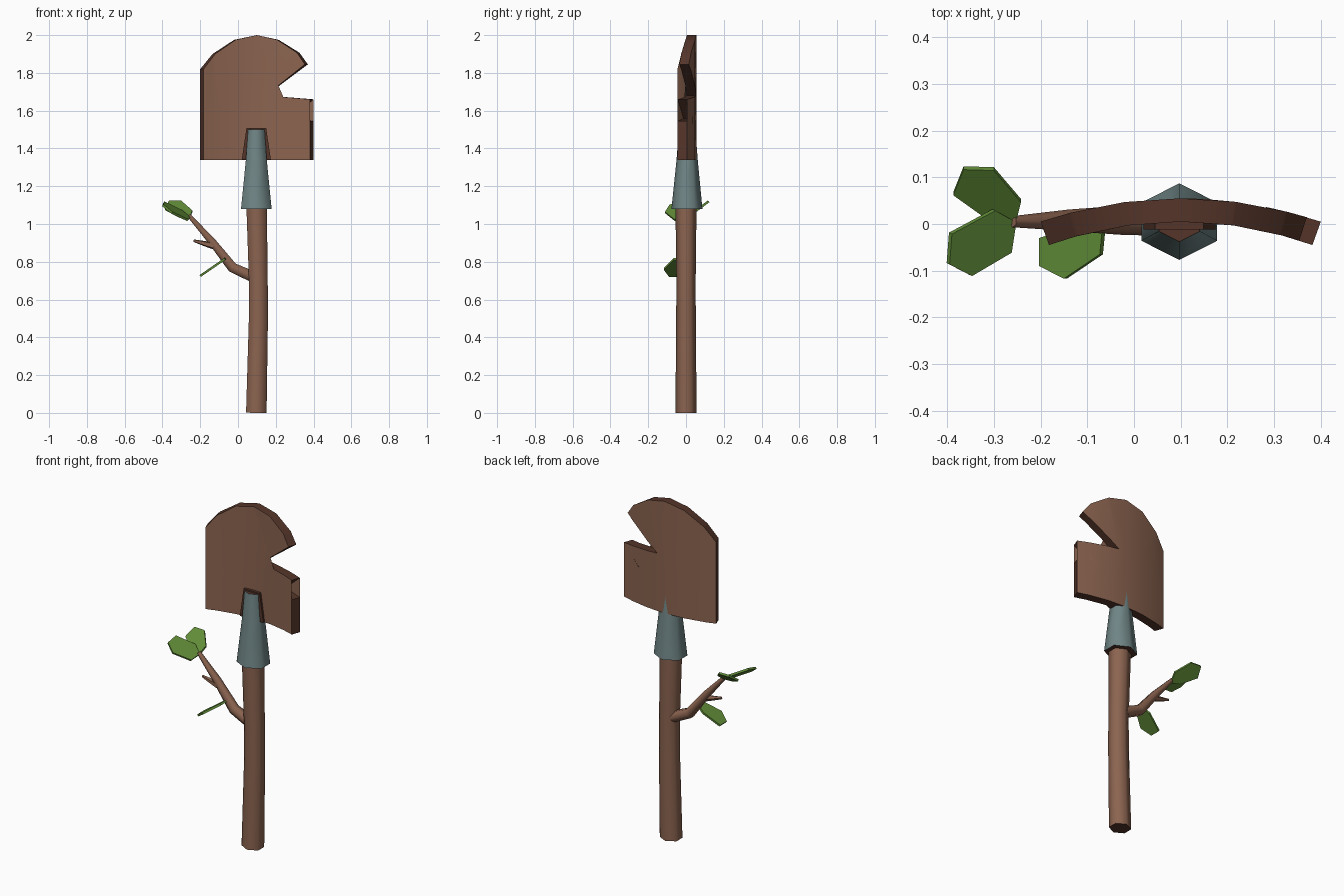
import bpy, bmesh, math
from mathutils import Vector

if "Cube" in bpy.data.objects:
    bpy.data.objects.remove(bpy.data.objects["Cube"])


def material(name, rgb):
    m = bpy.data.materials.new(name)
    m.diffuse_color = (*rgb, 1)
    m.use_nodes = True
    m.node_tree.nodes["Principled BSDF"].inputs["Base Color"].default_value = m.diffuse_color
    return m


BROWN = material("wood brown", (0.26, 0.127, 0.08))
DARK = material("dark wood", (0.091, 0.036, 0.023))
METAL = material("grey metal", (0.162, 0.235, 0.238))
GREEN = material("leaf green", (0.12, 0.265, 0.04))


def finish(name, bm, mats, angle=None):
    bmesh.ops.recalc_face_normals(bm, faces=bm.faces)
    me = bpy.data.meshes.new(name)
    bm.to_mesh(me)
    bm.free()
    for m in mats:
        me.materials.append(m)
    ob = bpy.data.objects.new(name, me)
    bpy.context.collection.objects.link(ob)
    if angle:
        bpy.ops.object.select_all(action='DESELECT')
        ob.select_set(True)
        bpy.context.view_layer.objects.active = ob
        bpy.ops.object.shade_smooth_by_angle(angle=math.radians(angle))
    return ob


def tube(name, path, radii, mats, sides=6, wide=1.0):
    """Lofted tube whose path lies in a plane of constant y; caps use the last material."""
    bm = bmesh.new()
    pts = [Vector(p) for p in path]
    rings = []
    for i, p in enumerate(pts):
        d = (pts[min(i + 1, len(pts) - 1)] - pts[max(i - 1, 0)]).normalized()
        v = d.cross(Vector((0, 1, 0))).normalized()
        ring = []
        for k in range(sides):
            a = 2 * math.pi * k / sides
            ring.append(bm.verts.new(p + radii[i] * (Vector((0, math.cos(a), 0)) + v * math.sin(a) * wide)))
        rings.append(ring)
    for r, s in zip(rings, rings[1:]):
        for k in range(sides):
            j = (k + 1) % sides
            bm.faces.new((r[k], r[j], s[j], s[k]))
    for r in (rings[0], rings[-1]):
        bm.faces.new(r).material_index = len(mats) - 1
    return finish(name, bm, mats, 65)


def prism(outline, y0, y1):
    """Extrude an x/z outline from y0 to y1; walls get material 1."""
    bm = bmesh.new()
    a = [bm.verts.new((x, y0, z)) for x, z in outline]
    b = [bm.verts.new((x, y1, z)) for x, z in outline]
    caps = [bm.faces.new(a), bm.faces.new(b[::-1])]
    n = len(a)
    for i in range(n):
        j = (i + 1) % n
        bm.faces.new((a[i], b[i], b[j], a[j])).material_index = 1
    bmesh.ops.triangulate(bm, faces=caps)
    return bm


# handle, gently bent
tube("handle", [(0.097, 0, 0), (0.108, 0, 0.5), (0.108, 0, 0.68), (0.098, 0, 1.12)],
     [0.056, 0.052, 0.051, 0.056], [BROWN, DARK], wide=1.12)

# metal socket with dark underside
tube("socket", [(0.097, 0.005, 1.08), (0.097, 0.006, 1.34), (0.097, 0.006, 1.5)],
     [0.082, 0.056, 0.044], [METAL, DARK], wide=1.14)

# blade: torn outline, cut into strips and curved towards the front
outline = [(-0.20, 1.34), (-0.20, 1.82), (-0.135, 1.90), (-0.02, 1.975), (0.10, 2.0),
           (0.215, 1.975), (0.325, 1.907), (0.37, 1.845), (0.15, 1.68), (0.40, 1.66),
           (0.283, 1.557), (0.40, 1.545), (0.40, 1.34)]
bm = prism(outline, 0.0, 1.0)
for x in (-0.14, -0.02, 0.1, 0.22, 0.33):
    bmesh.ops.bisect_plane(bm, geom=bm.verts[:] + bm.edges[:] + bm.faces[:],
                           plane_co=(x, 0, 0), plane_no=(1, 0, 0), dist=1e-5)
for v in bm.verts:
    back = v.co.y > 0.5
    u = (v.co.x - 0.1) / 0.3
    v.co.y = 0.055 - 0.05 * u * u - (0 if back else 0.05)
    if not back:
        v.co.x = 0.1 + (v.co.x - 0.1) * 0.94
finish("blade", bm, [BROWN, DARK], 35)

# dark collar where the socket enters the blade
bm = prism([(0.02, 1.341), (0.045, 1.508), (0.149, 1.508), (0.174, 1.341)], -0.012, 0.02)
finish("socket_collar", bm, [DARK, DARK])

# side branch and twig
tube("branch", [(0.08, 0.008, 0.72), (-0.03, 0.008, 0.77), (-0.14, 0.008, 0.91), (-0.26, 0.005, 1.045)],
     [0.034, 0.031, 0.023, 0.012], [BROWN])
tube("twig", [(-0.13, 0.005, 0.885), (-0.18, 0.005, 0.897), (-0.235, 0.005, 0.912)],
     [0.02, 0.014, 0.007], [BROWN], sides=5)


# leaves: six-sided tilted plates, z = base + sx * x + sy * y
def leaf(name, pts, base, sx, sy):
    bm = bmesh.new()
    n = Vector((-sx, -sy, 1)).normalized() * 0.006
    mid = [Vector((x, y, base + sx * x + sy * y)) for x, y in pts]
    a = [bm.verts.new(p + n) for p in mid]
    b = [bm.verts.new(p - n) for p in mid]
    bm.faces.new(a)
    bm.faces.new(b[::-1])
    for i in range(len(a)):
        j = (i + 1) % len(a)
        bm.faces.new((a[i], b[i], b[j], a[j]))
    finish(name, bm, [GREEN])


leaf("leaf_back", [(-0.365, 0.12), (-0.3, 0.118), (-0.242, 0.05), (-0.255, 0.0),
                   (-0.31, 0.01), (-0.387, 0.065)], 1.03, 0.0, 0.75)
leaf("leaf_front", [(-0.3, 0.03), (-0.255, 0.005), (-0.265, -0.06), (-0.35, -0.11),
                    (-0.398, -0.085), (-0.393, -0.02)], 0.866, -0.649, 0.303)
leaf("leaf_low", [(-0.2, -0.03), (-0.2, -0.09), (-0.147, -0.117), (-0.07, -0.065),
                  (-0.065, -0.015), (-0.11, 0.0)], 0.863, 0.69, 0.0)
